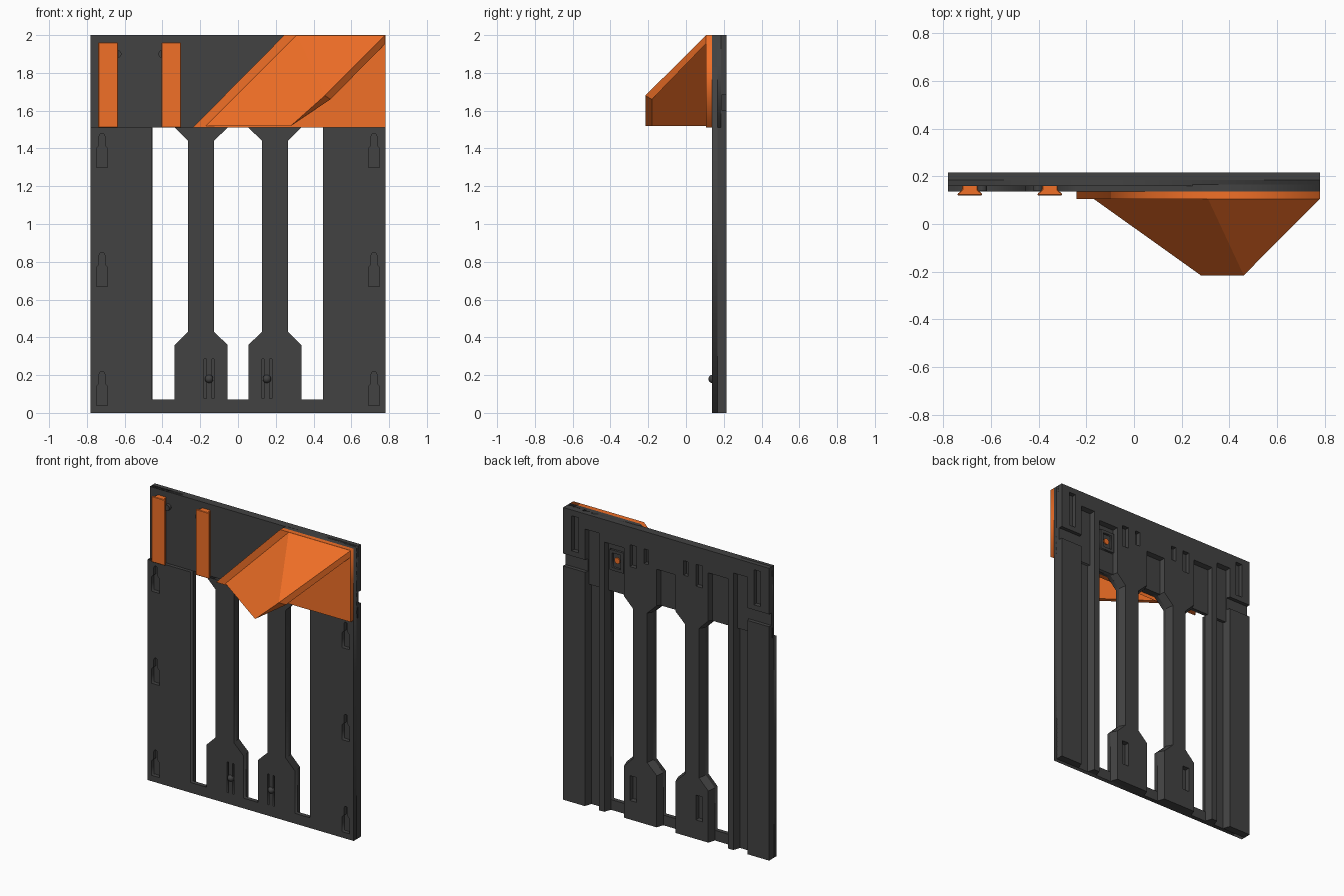
import bpy, bmesh, math
from mathutils import Vector

if "Cube" in bpy.data.objects:
    bpy.data.objects.remove(bpy.data.objects["Cube"])


def material(name, rgb):
    m = bpy.data.materials.new(name)
    m.diffuse_color = (*rgb, 1)
    m.use_nodes = True
    m.node_tree.nodes["Principled BSDF"].inputs["Base Color"].default_value = m.diffuse_color
    return m


DARK = material("dark_grey", (0.055, 0.055, 0.055))
ORANGE = material("orange", (0.88, 0.16, 0.02))


def mesh_object(name, bm, mat):
    bmesh.ops.recalc_face_normals(bm, faces=bm.faces[:])
    me = bpy.data.meshes.new(name)
    bm.to_mesh(me)
    bm.free()
    ob = bpy.data.objects.new(name, me)
    bpy.context.collection.objects.link(ob)
    me.materials.append(mat)
    return ob


def activate(ob):
    bpy.ops.object.select_all(action='DESELECT')
    ob.select_set(True)
    bpy.context.view_layer.objects.active = ob


def plate(name, loops, y0, y1, mat):
    """Flat plate from an x/z outline plus hole loops."""
    cu = bpy.data.curves.new(name, 'CURVE')
    cu.dimensions = '2D'
    cu.fill_mode = 'BOTH'
    cu.extrude = (y1 - y0) / 2
    for loop in loops:
        sp = cu.splines.new('POLY')
        sp.points.add(len(loop) - 1)
        for p, (x, z) in zip(sp.points, loop):
            p.co = (x, z, 0, 1)
        sp.use_cyclic_u = True
    cu.materials.append(mat)
    ob = bpy.data.objects.new(name, cu)
    bpy.context.collection.objects.link(ob)
    ob.rotation_euler.x = math.pi / 2
    ob.location.y = (y0 + y1) / 2
    activate(ob)
    bpy.ops.object.convert(target='MESH')
    return bpy.context.object


def loft(name, a, b, mat):
    """Solid between two matching loops of 3D points."""
    bm = bmesh.new()
    va, vb = [[bm.verts.new(p) for p in loop] for loop in (a, b)]
    n = len(va)
    caps = [bm.faces.new(va), bm.faces.new(vb)]
    for i in range(n):
        j = (i + 1) % n
        bm.faces.new((va[i], va[j], vb[j], vb[i]))
    bm.normal_update()
    bmesh.ops.triangulate(bm, faces=caps)
    return mesh_object(name, bm, mat)


def inset(loop, d):
    """Mitred inward offset that keeps the outer sides of the panel straight."""
    pts = [Vector(p) for p in loop]
    area = sum(a.x * b.y - b.x * a.y for a, b in zip(pts, pts[1:] + pts[:1]))
    s = 1 if area > 0 else -1
    out = []
    for i, p in enumerate(pts):
        u = (p - pts[i - 1]).normalized()
        v = (pts[(i + 1) % len(pts)] - p).normalized()
        n1, n2 = Vector((-u.y, u.x)) * s, Vector((-v.y, v.x)) * s
        q = p + (n1 + n2) * d / (1 + n1.dot(n2))
        out.append((p.x if abs(p.x) > .77 else q.x, p.y if p.y > 1.99 or p.y < .01 else q.y))
    return out


def box(bm, x0, x1, y0, y1, z0, z1):
    vs = bmesh.ops.create_cube(bm, size=1)['verts']
    for v in vs:
        v.co = ((x0 + x1) / 2 + v.co.x * (x1 - x0), (y0 + y1) / 2 + v.co.y * (y1 - y0),
                (z0 + z1) / 2 + v.co.z * (z1 - z0))


def rect(x0, x1, z0, z1):
    return [(x0, z0), (x1, z0), (x1, z1), (x0, z1)]


def cylinder(name, x, z, y0, y1, r, mat):
    ring = [(x + r * math.cos(k * math.pi / 10), z + r * math.sin(k * math.pi / 10)) for k in range(20)]
    return loft(name, [(a, y0, c) for a, c in ring], [(a, y1, c) for a, c in ring], mat)


# front plate: notched outline, openings between the bars, keyholes, spring slits
right_hole = [(.335, .07), (.45, .07), (.45, 1.51), (.335, 1.51), (.265, 1.44), (.265, .43), (.335, .36)]
half_mid = [(.055, .07), (.055, .36), (.128, .43), (.128, 1.44), (.055, 1.51)]
mid_hole = half_mid + [(-x, z) for x, z in reversed(half_mid)]
outline = [(-.78, 0), (.78, 0), (.78, 2), (.245, 2), (-.24, 1.51), (-.335, 1.51), (-.265, 1.44),
           (-.265, .43), (-.335, .36), (-.335, .07), (-.455, .07), (-.455, 1.51), (-.78, 1.51)]
half_key = [(.03, 0), (.03, .10), (.015, .115), (.015, .165), (.007, .18)]
key = half_key + [(-x, z) for x, z in reversed(half_key)]
loops = [outline, right_hole, mid_hole]
for s in (-1, 1):
    for z0 in (.04, .67, 1.3):
        loops.append([(s * .72 + x, z0 + z) for x, z in key])
    for x in (.132, .174):
        loops.append(rect(s * x - .006, s * x + .006, .075, .285))
plate("front_plate", loops, .137, .166, DARK)

# thin header wall behind the clips and the hood
plate("header_wall", [rect(-.78, .78, 1.51, 2)], .16, .185, DARK)

# raised rear frame: columns, ridges, bars, pads and header with sloped sides
half = [(.055, 1.75), (.055, 1.51), (.128, 1.44), (.128, .43), (.055, .36), (.055, 0), (.335, 0),
        (.335, .36), (.265, .43), (.265, 1.44), (.335, 1.51), (.335, 1.83), (.452, 1.83),
        (.452, 0), (.525, 0), (.525, 1.88), (.60, 1.88), (.60, 0), (.78, 0), (.78, 2)]
rear = half + [(-x, z) for x, z in reversed(half)]
frame = loft("rear_frame", [(x, .165, z) for x, z in rear],
             [(x, .215, z) for x, z in inset(rear, .016)], DARK)

# slots and side grooves cut in the rear frame
bm = bmesh.new()
for s in (-1, 1):
    for x, w, z0, z1 in ((.69, .05, 1.72, 1.96), (.25, .05, 1.73, 1.88), (.15, .035, 1.78, 1.88),
                         (.25, .05, .13, .30)):
        box(bm, s * x - w / 2, s * x + w / 2, .18, .25, z0, z1)
    box(bm, *sorted((s * .57, s * .85)), .19, .25, 1.6, 1.685)
cutter = mesh_object("slot_cutter", bm, DARK)
cutter.hide_render = True
mod = frame.modifiers.new("slots", 'BOOLEAN')
mod.operation, mod.solver, mod.object = 'DIFFERENCE', 'EXACT', cutter
activate(frame)
bpy.ops.object.modifier_apply(modifier=mod.name)
bpy.data.objects.remove(cutter)

# screw frame and screw seen from the back
plate("screw_frame", [rect(.335, .44, 1.66, 1.8), rect(.355, .42, 1.68, 1.78)], .18, .2, DARK)
cylinder("hood_screw", .388, 1.73, .17, .192, .02, ORANGE)

# catch buttons on the lower pads
for s, side in ((-1, "left"), (1, "right")):
    bm = bmesh.new()
    bmesh.ops.create_uvsphere(bm, u_segments=16, v_segments=10, radius=.022)
    bmesh.ops.translate(bm, verts=bm.verts[:], vec=(s * .153, .141, .18))
    button = mesh_object(side + "_catch_button", bm, DARK)
    activate(button)
    bpy.ops.object.shade_smooth_by_angle()

# dovetail clips with a small peg beside each
section = [(-.052, .12), (.052, .12), (.052, .126), (.033, .143), (.033, .162),
           (-.033, .162), (-.033, .143), (-.052, .126)]
for i, (cx, px) in enumerate(((-.688, -.637), (-.353, -.402))):
    clip = loft(f"dovetail_clip_{i + 1}", [(cx + x, y, 1.51) for x, y in section],
                [(cx + x, y, 1.96) for x, y in section], ORANGE)
    mod = clip.modifiers.new("bevel", 'BEVEL')
    mod.width, mod.segments = .004, 1
    cylinder(f"clip_peg_{i + 1}", px, 1.9, .138, .165, .02, DARK)

# slanted flange
plate("hood_flange", [[(-.24, 1.51), (.78, 1.51), (.78, 2), (.245, 2)]], .105, .138, ORANGE)

# folded hood sheet, open below and on the right
outer = [(-.17, .106, 1.52), (.28, -.215, 1.52), (.46, -.215, 1.68), (.78, .106, 2), (.31, .106, 2)]
inner = [(-.12, .106, 1.52), (.281, -.18, 1.52), (.49, -.18, 1.66), (.78, .106, 1.955), (.32, .106, 1.96)]
bm = bmesh.new()
o, n = [[bm.verts.new(p) for p in loop] for loop in (outer, inner)]
for v in (o, n):
    bm.faces.new((v[0], v[1], v[2], v[4]))
    bm.faces.new((v[2], v[3], v[4]))
for i in range(5):
    j = (i + 1) % 5
    bm.faces.new((o[i], o[j], n[j], n[i]))
mesh_object("hood", bm, ORANGE)
